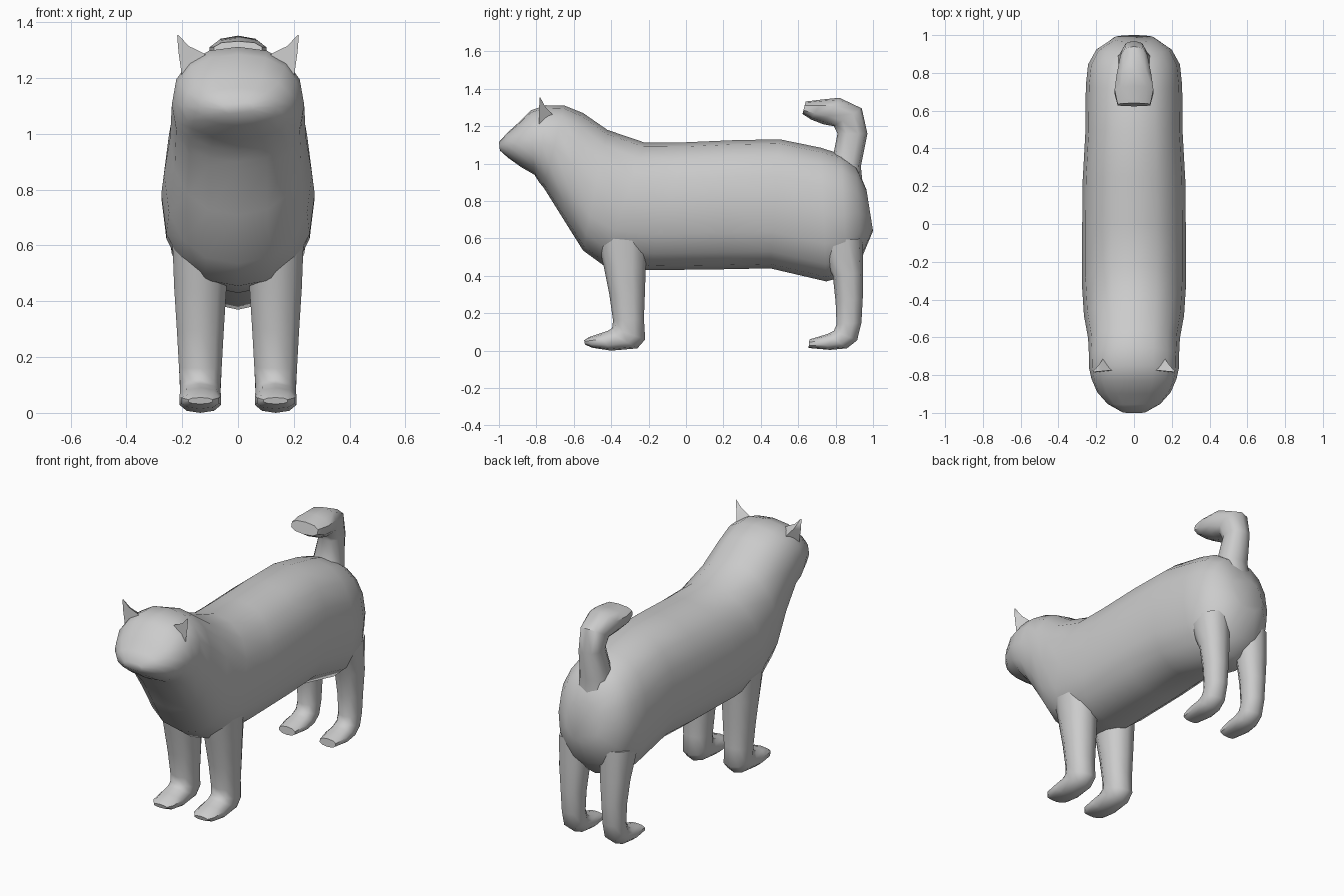
import bpy, bmesh, math
from mathutils import Vector

coat = bpy.data.materials.new("grey coat")
coat.diffuse_color = (0.6, 0.6, 0.6, 1)


def finish(name, bm, angle=50):
    bmesh.ops.recalc_face_normals(bm, faces=bm.faces)
    mesh = bpy.data.meshes.new(name)
    bm.to_mesh(mesh)
    bm.free()
    mesh.materials.append(coat)
    ob = bpy.data.objects.new(name, mesh)
    bpy.context.collection.objects.link(ob)
    bpy.ops.object.select_all(action='DESELECT')
    bpy.context.view_layer.objects.active = ob
    ob.select_set(True)
    bpy.ops.object.shade_smooth_by_angle(angle=math.radians(angle))
    return ob


def skin(bm, rings):
    loops = [[bm.verts.new(p) for p in ring] for ring in rings]
    for a, b in zip(loops, loops[1:]):
        for i in range(len(a)):
            j = (i + 1) % len(a)
            bm.faces.new((a[i], a[j], b[j], b[i]))
    bm.faces.new(loops[0])
    bm.faces.new(loops[-1])


def loft(name, sections, sides=12, power=2.3, cx=0.0):
    """Each section: first y, z, opposite y, z, half width."""
    def bend(v):
        return math.copysign(abs(v) ** (2 / power), v)
    rings = []
    for y0, z0, y1, z1, w in sections:
        mid = Vector((cx, (y0 + y1) / 2, (z0 + z1) / 2))
        up = Vector((0, (y1 - y0) / 2, (z1 - z0) / 2))
        ring = []
        for i in range(sides):
            t = 2 * math.pi * i / sides
            ring.append(mid + up * bend(math.cos(t)) + Vector((w * bend(math.sin(t)), 0, 0)))
        rings.append(ring)
    bm = bmesh.new()
    skin(bm, rings)
    return finish(name, bm)


# Head, neck and trunk: underside point, topside point, half width
loft("body", [
    (-0.995, 1.07, -1.0, 1.115, 0.06),
    (-0.95, 1.03, -0.955, 1.165, 0.14),
    (-0.88, 0.98, -0.90, 1.215, 0.195),
    (-0.81, 0.94, -0.83, 1.285, 0.225),
    (-0.785, 0.90, -0.75, 1.312, 0.237),
    (-0.76, 0.87, -0.65, 1.31, 0.238),
    (-0.66, 0.71, -0.55, 1.27, 0.243),
    (-0.55, 0.535, -0.42, 1.18, 0.265),
    (-0.44, 0.455, -0.22, 1.112, 0.275),
    (-0.2, 0.43, 0.0, 1.114, 0.275),
    (0.2, 0.435, 0.25, 1.125, 0.272),
    (0.45, 0.44, 0.5, 1.13, 0.258),
    (0.75, 0.37, 0.72, 1.085, 0.255),
    (0.86, 0.40, 0.83, 1.05, 0.243),
    (0.935, 0.485, 0.91, 0.99, 0.2),
    (1.0, 0.64, 0.965, 0.86, 0.11),
], sides=16)

# Curled tail: inner point, outer point, half width
loft("tail", [
    (0.76, 0.92, 0.95, 0.84, 0.10),
    (0.79, 1.06, 0.935, 0.985, 0.085),
    (0.81, 1.16, 0.97, 1.16, 0.066),
    (0.79, 1.2, 0.94, 1.295, 0.075),
    (0.735, 1.21, 0.82, 1.352, 0.095),
    (0.67, 1.235, 0.73, 1.343, 0.107),
    (0.623, 1.265, 0.64, 1.332, 0.09),
], sides=10, power=2.5)

# Legs run down into the paws: rear / sole point, front / upper point, half width
front_leg = [
    (-0.20, 0.64, -0.48, 0.62, 0.105),
    (-0.215, 0.45, -0.44, 0.45, 0.098),
    (-0.22, 0.3, -0.41, 0.3, 0.088),
    (-0.225, 0.17, -0.39, 0.16, 0.08),
    (-0.218, 0.06, -0.395, 0.12, 0.076),
    (-0.26, 0.012, -0.42, 0.105, 0.076),
    (-0.40, 0.0, -0.465, 0.09, 0.078),
    (-0.50, 0.015, -0.52, 0.072, 0.07),
    (-0.54, 0.032, -0.545, 0.055, 0.045),
]
hind_leg = [
    (0.945, 0.60, 0.70, 0.58, 0.095),
    (0.945, 0.42, 0.785, 0.40, 0.085),
    (0.945, 0.28, 0.80, 0.26, 0.07),
    (0.938, 0.15, 0.805, 0.14, 0.064),
    (0.915, 0.055, 0.79, 0.105, 0.064),
    (0.86, 0.012, 0.76, 0.09, 0.067),
    (0.77, 0.004, 0.72, 0.078, 0.07),
    (0.655, 0.014, 0.66, 0.06, 0.055),
]
# Pointed ears: base triangle, narrower middle, tip
ear = [
    [(0.10, -0.775, 1.27), (0.20, -0.785, 1.19), (0.15, -0.70, 1.22)],
    [(0.125, -0.775, 1.29), (0.205, -0.785, 1.235), (0.165, -0.715, 1.265)],
    [(0.177, -0.78, 1.315), (0.213, -0.785, 1.29), (0.19, -0.75, 1.30)],
    [(0.214, -0.783, 1.355), (0.218, -0.784, 1.352), (0.215, -0.779, 1.353)],
]

for side, s in (("left", 1), ("right", -1)):
    loft("front_leg_" + side, front_leg, sides=10, cx=0.135 * s)
    loft("hind_leg_" + side, hind_leg, sides=10, cx=0.135 * s)
    bm = bmesh.new()
    skin(bm, [[(x * s, y, z) for x, y, z in ring] for ring in ear])
    finish("ear_" + side, bm, 80)
